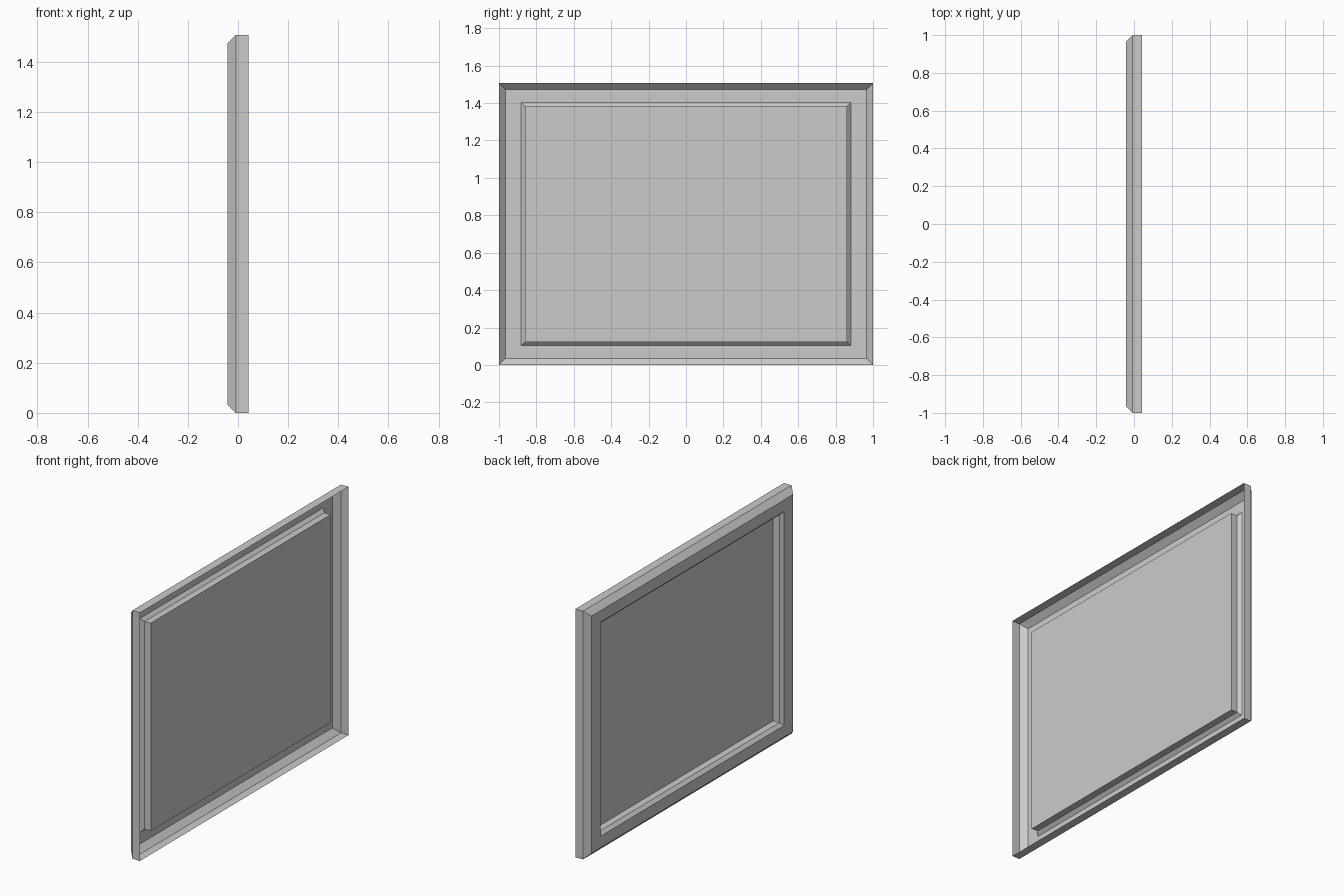
import bpy, bmesh

if "Cube" in bpy.data.objects:
    bpy.data.objects.remove(bpy.data.objects["Cube"])

HEIGHT = 1.507


def ring(bm, x, inset_y, inset_z):
    """Rectangular loop of vertices in the plane at x, inset from the outer edge."""
    y = 1.0 - inset_y
    return [bm.verts.new((x, sy, z)) for sy, z in (
        (-y, inset_z), (y, inset_z), (y, HEIGHT - inset_z), (-y, HEIGHT - inset_z))]


def shell(name, profile, capped=False):
    """Open sheet lofted through rectangular loops, facing -x / outwards."""
    bm = bmesh.new()
    rings = [ring(bm, *p) for p in profile]
    for a, b in zip(rings, rings[1:]):
        for i in range(4):
            j = (i + 1) % 4
            bm.faces.new((a[j], a[i], b[i], b[j]))
    if capped:
        bm.faces.new(rings[-1][::-1])
    bm.normal_update()
    mesh = bpy.data.meshes.new(name)
    bm.to_mesh(mesh)
    bm.free()
    obj = bpy.data.objects.new(name, mesh)
    bpy.context.collection.objects.link(obj)
    return obj


# Frame: open back, straight rim, chamfer, flat face, inner chamfer
shell("frame", [
    (0.0425, 0.0, 0.0),
    (-0.0085, 0.0, 0.0),
    (-0.0425, 0.034, 0.034),
    (-0.0425, 0.119, 0.104),
    (-0.0235, 0.138, 0.123),
])

# Recessed panel with its straight side walls
shell("recessed_panel", [
    (-0.0235, 0.138, 0.123),
    (0.018, 0.138, 0.123),
], capped=True)
